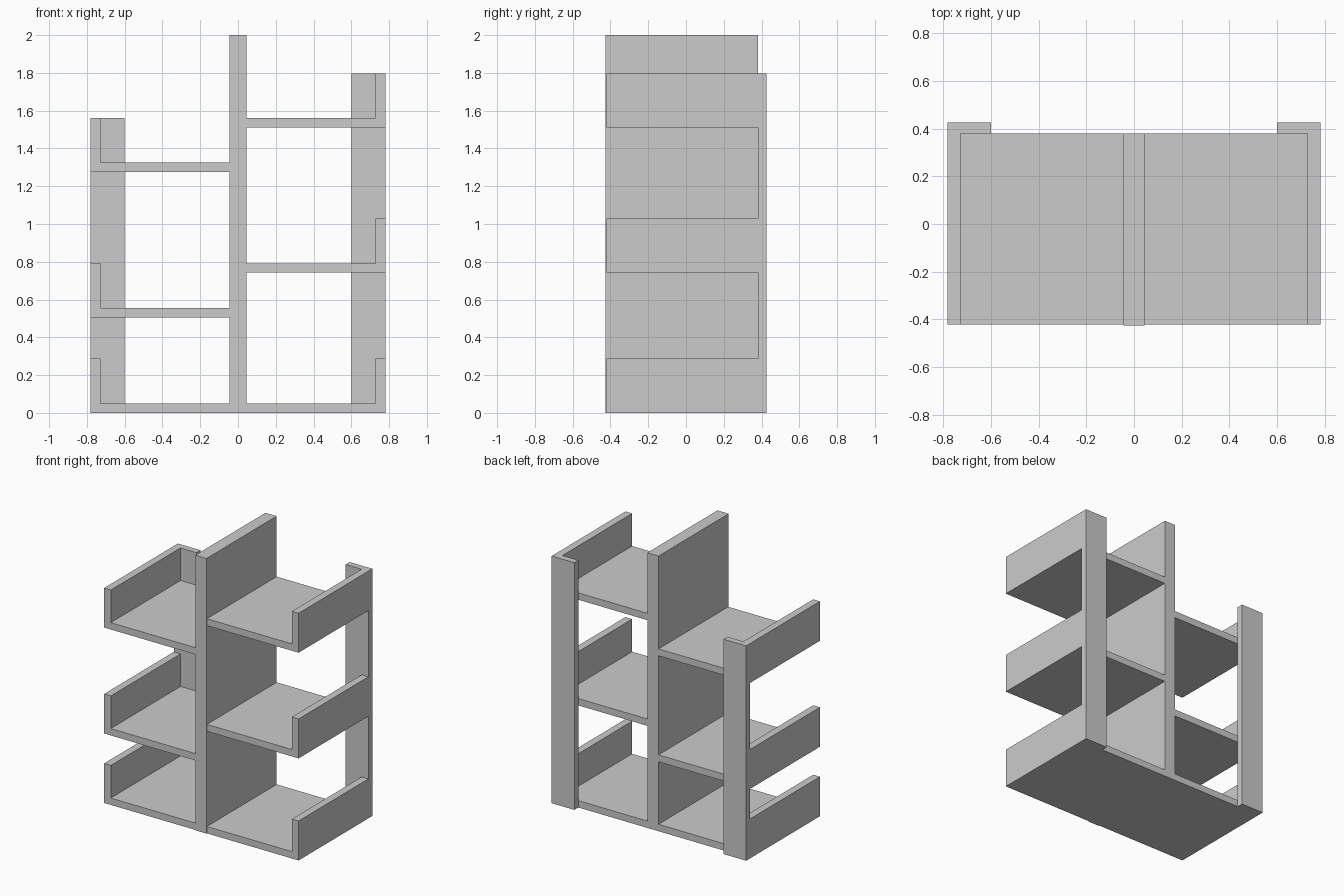
import bpy, bmesh

if "Cube" in bpy.data.objects:
    bpy.data.objects.remove(bpy.data.objects["Cube"])

PANEL = 0.045           # half thickness of the central divider
OUTER = 0.782           # outer half width
FRONT, BACK, REAR = -0.421, 0.38, 0.426
THICK, LIP_H, LIP_T = 0.05, 0.287, 0.054


def extrude_profile(name, points, y0, y1):
    """Extrude an x-z profile along y."""
    bm = bmesh.new()
    face = bm.faces.new([bm.verts.new((x, y0, z)) for x, z in points])
    res = bmesh.ops.extrude_face_region(bm, geom=[face])
    verts = [g for g in res["geom"] if isinstance(g, bmesh.types.BMVert)]
    bmesh.ops.translate(bm, verts=verts, vec=(0, y1 - y0, 0))
    bmesh.ops.recalc_face_normals(bm, faces=bm.faces)
    mesh = bpy.data.meshes.new(name)
    bm.to_mesh(mesh)
    bm.free()
    obj = bpy.data.objects.new(name, mesh)
    bpy.context.collection.objects.link(obj)
    return obj


def box(name, x0, x1, y0, y1, z0, z1):
    return extrude_profile(name, [(x0, z0), (x1, z0), (x1, z1), (x0, z1)], y0, y1)


def shelf(name, side, z):
    """L-shaped shelf with a raised outer lip."""
    pts = [(PANEL, 0), (OUTER, 0), (OUTER, LIP_H), (OUTER - LIP_T, LIP_H),
           (OUTER - LIP_T, THICK), (PANEL, THICK)]
    return extrude_profile(name, [(side * x, z + h) for x, h in pts], FRONT, BACK)


# Central divider, slightly proud of the shelf fronts
box("central_divider", -PANEL, PANEL, -0.426, BACK, 0, 2)

# Staggered shelves and the rear post of each side
for label, side, heights in (("left", -1, (0, 0.505, 1.275)),
                             ("right", 1, (0, 0.742, 1.51))):
    for i, z in enumerate(heights):
        shelf(f"{label}_shelf_{i + 1}", side, z)
    a, b = sorted((side * 0.6, side * OUTER))
    box(f"{label}_rear_post", a, b, BACK, REAR, 0, heights[-1] + LIP_H)
